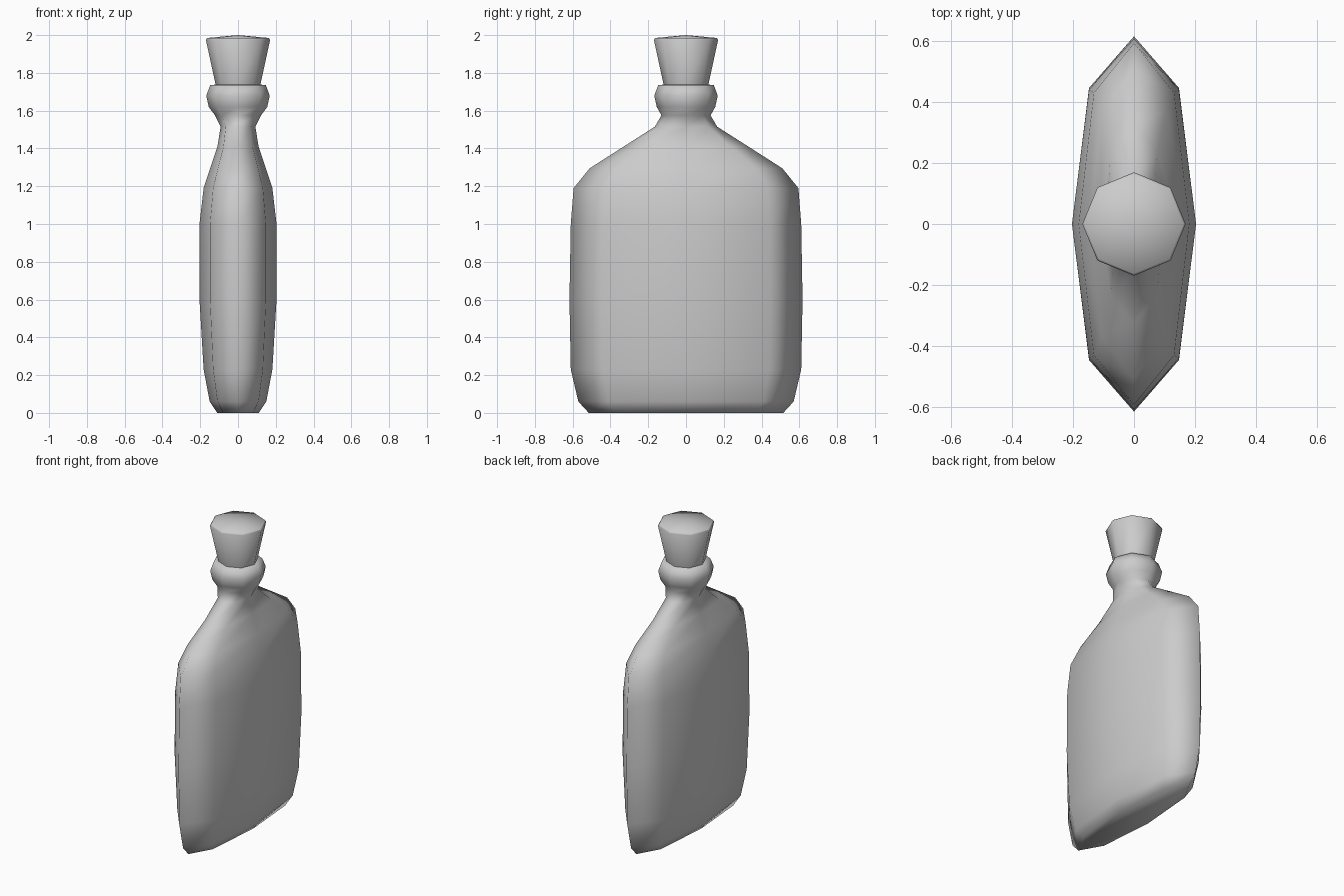
import bpy, bmesh
from math import cos, sin, pi

if "Cube" in bpy.data.objects:
    bpy.data.objects.remove(bpy.data.objects["Cube"])


def loft(name, rings, apex=None):
    """Skin eight-sided rings given as (z, half width x, half width y)."""
    bm = bmesh.new()
    loops = []
    for z, rx, ry in rings:
        k = 1.025 if ry > 0.4 else 1.0   # fuller corners on the wide body
        loops.append([bm.verts.new((rx * cos(i * pi / 4) * (k if i % 2 else 1),
                                    ry * sin(i * pi / 4) * (k if i % 2 else 1), z))
                      for i in range(8)])
    for a, b in zip(loops, loops[1:]):
        for i in range(8):
            j = (i + 1) % 8
            bm.faces.new((a[i], a[j], b[j], b[i]))
    bm.faces.new(loops[0][::-1])
    if apex is None:
        bm.faces.new(loops[-1])
    else:
        tip = bm.verts.new((0, 0, apex))
        for i in range(8):
            bm.faces.new((loops[-1][i], loops[-1][(i + 1) % 8], tip))
    for f in bm.faces:
        f.smooth = True
    bmesh.ops.recalc_face_normals(bm, faces=bm.faces)
    mesh = bpy.data.meshes.new(name)
    bm.to_mesh(mesh)
    bm.free()
    ob = bpy.data.objects.new(name, mesh)
    bpy.context.collection.objects.link(ob)
    return ob


# Flattened flask body, sloping shoulders, neck and collar
loft("flask_body", [
    (0.00, 0.11, 0.515), (0.06, 0.15, 0.57), (0.23, 0.182, 0.61),
    (0.60, 0.204, 0.617), (1.00, 0.204, 0.61), (1.19, 0.182, 0.595),
    (1.295, 0.147, 0.51), (1.41, 0.109, 0.33), (1.515, 0.092, 0.165),
    (1.575, 0.122, 0.13), (1.62, 0.155, 0.155), (1.68, 0.168, 0.168),
    (1.735, 0.147, 0.147), (1.74, 0.10, 0.10)])

# Tapered stopper with a slightly domed top
loft("stopper", [(1.70, 0.112, 0.112), (1.735, 0.118, 0.118),
                 (1.975, 0.17, 0.17), (1.985, 0.163, 0.163)], apex=2.0)
